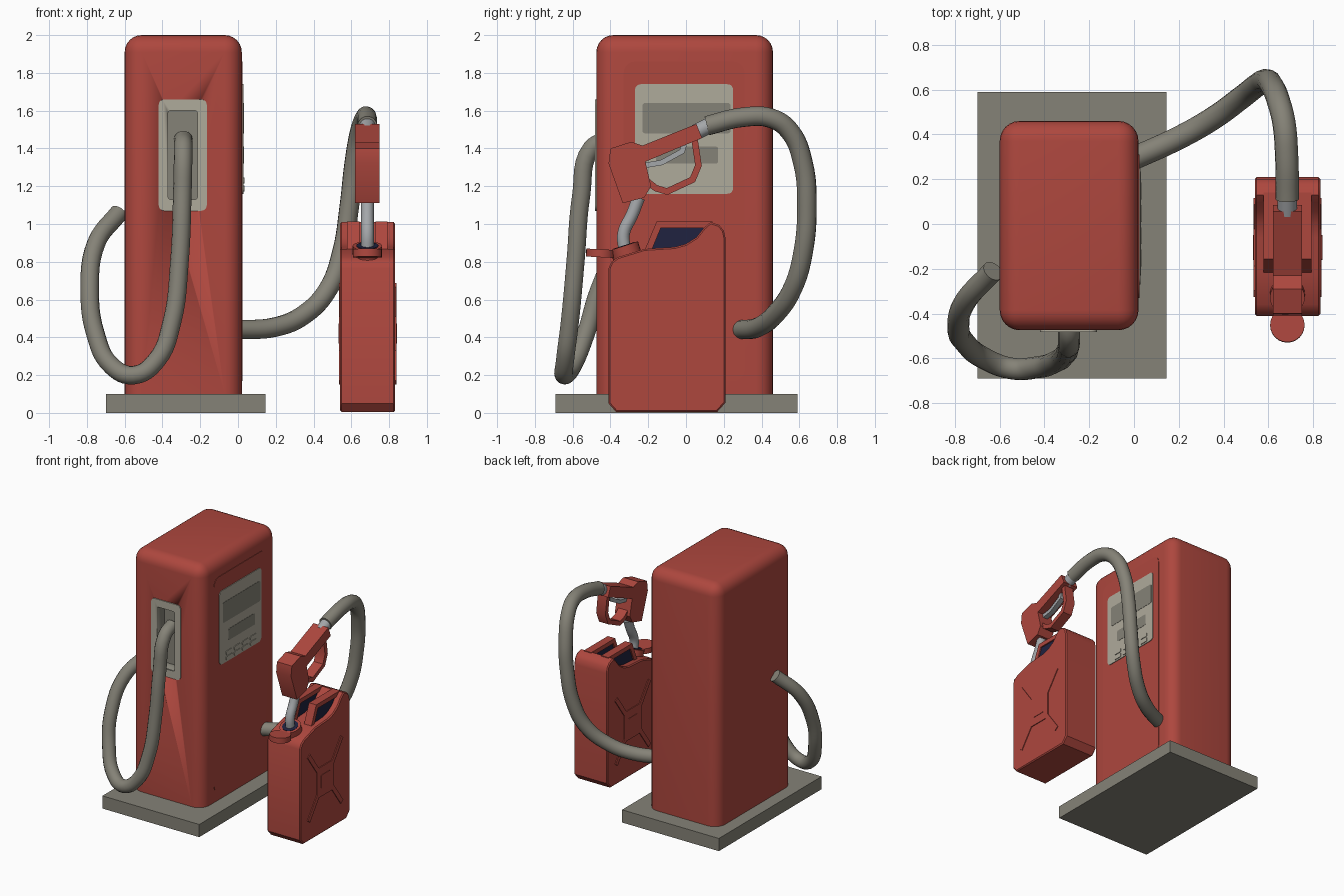
import bpy, bmesh, math
from mathutils import Vector

if "Cube" in bpy.data.objects:
    bpy.data.objects.remove(bpy.data.objects["Cube"])


def material(name, rgb):
    m = bpy.data.materials.new(name)
    m.diffuse_color = (*rgb, 1)
    m.use_nodes = True
    m.node_tree.nodes["Principled BSDF"].inputs["Base Color"].default_value = m.diffuse_color
    return m


RED = material("red paint", (0.42, 0.063, 0.048))
GREY = material("warm grey", (0.235, 0.225, 0.185))
CREAM = material("cream", (0.43, 0.405, 0.33))
STEEL = material("light steel", (0.37, 0.385, 0.40))
NAVY = material("dark navy", (0.014, 0.016, 0.05))


def finish(name, bm, mat, smooth=True):
    bmesh.ops.recalc_face_normals(bm, faces=bm.faces)
    me = bpy.data.meshes.new(name)
    bm.to_mesh(me)
    bm.free()
    me.materials.append(mat)
    ob = bpy.data.objects.new(name, me)
    bpy.context.collection.objects.link(ob)
    if smooth:
        shade(ob)
    return ob


def shade(ob):
    bpy.ops.object.select_all(action='DESELECT')
    ob.select_set(True)
    bpy.context.view_layer.objects.active = ob
    bpy.ops.object.shade_smooth_by_angle(angle=math.radians(32))


def prism(name, pts, axis, lo, hi, mat):
    """Extrude a 2D outline along one axis."""
    bm = bmesh.new()
    put = {'x': lambda a, b, c: (c, a, b), 'y': lambda a, b, c: (a, c, b),
           'z': lambda a, b, c: (a, b, c)}[axis]
    f = bm.faces.new([bm.verts.new(put(a, b, lo)) for a, b in pts])
    ext = bmesh.ops.extrude_face_region(bm, geom=[f])['geom']
    vec = Vector(put(0, 0, hi - lo))
    bmesh.ops.translate(bm, vec=vec, verts=[v for v in ext if isinstance(v, bmesh.types.BMVert)])
    return finish(name, bm, mat)


def rrect(a0, a1, b0, b1, r, n=5):
    """Rounded rectangle outline."""
    pts = []
    for k, (ca, cb) in enumerate([(a1 - r, b1 - r), (a0 + r, b1 - r), (a0 + r, b0 + r), (a1 - r, b0 + r)]):
        for i in range(n + 1):
            t = math.pi / 2 * (k + i / n)
            pts.append((ca + r * math.cos(t), cb + r * math.sin(t)))
    return pts


def strip(path, w):
    """Outline of a bar of width w following an open path."""
    P = [Vector(p) for p in path]
    left, right = [], []
    for i, p in enumerate(P):
        d1 = (p - P[max(i - 1, 0)]).normalized() if i else (P[1] - p).normalized()
        d2 = (P[i + 1] - p).normalized() if i < len(P) - 1 else d1
        d = (d1 + d2).normalized()
        off = Vector((-d.y, d.x)) * (w / 2 / max(d.dot(d1), 0.5))
        left.append(tuple(p + off))
        right.append(tuple(p - off))
    return left + right[::-1]


def tube(name, pts, r, mat, res=6):
    cu = bpy.data.curves.new(name, 'CURVE')
    cu.dimensions = '3D'
    cu.bevel_depth, cu.bevel_resolution, cu.use_fill_caps = r, 5, True
    cu.resolution_u = res
    s = cu.splines.new('BEZIER')
    s.bezier_points.add(len(pts) - 1)
    for bp, p in zip(s.bezier_points, pts):
        bp.co = p
        bp.handle_left_type = bp.handle_right_type = 'AUTO'
    ob = bpy.data.objects.new(name, cu)
    bpy.context.collection.objects.link(ob)
    cu.materials.append(mat)
    bpy.ops.object.select_all(action='DESELECT')
    ob.select_set(True)
    bpy.context.view_layer.objects.active = ob
    bpy.ops.object.convert(target='MESH')
    shade(bpy.context.object)


def disc(name, loc, r, h, tilt, mat):
    bm = bmesh.new()
    bmesh.ops.create_cone(bm, cap_ends=True, segments=24, radius1=r, radius2=r, depth=h)
    ob = finish(name, bm, mat)
    ob.location, ob.rotation_euler = loc, (tilt, 0, 0)
    return ob


# Base slab
prism("base_slab", [(-0.70, -0.69), (0.145, -0.69), (0.145, 0.59), (-0.70, 0.59)], 'z', 0, 0.1, GREY)

# Pump cabinet with rounded edges
bm = bmesh.new()
bmesh.ops.create_cube(bm, size=1)
for v in bm.verts:
    v.co = (-0.29 + v.co.x * 0.62, -0.007 + v.co.y * 0.935, 1.05 + v.co.z * 1.9)
edges = [e for e in bm.edges if max(v.co.z for v in e.verts) > 1]
bmesh.ops.bevel(bm, geom=edges, offset=0.09, segments=6, profile=0.5, affect='EDGES')
cabinet = finish("pump_cabinet", bm, RED)

# Nozzle holster: cream surround with a grey recess cut in
holster = prism("holster_surround", rrect(-0.42, -0.165, 1.07, 1.66, 0.03), 'y', -0.482, -0.47, CREAM)
cutter = prism("holster_cutter", rrect(-0.37, -0.215, 1.13, 1.60, 0.012, 2), 'y', -0.6, -0.39, GREY)
cutter.hide_render = True
cutter.hide_set(True)
for ob in (cabinet, holster):
    m = ob.modifiers.new("recess", 'BOOLEAN')
    m.operation, m.solver, m.object = 'DIFFERENCE', 'EXACT', cutter
    m.material_mode = 'TRANSFER'

# Service door and display on the right side
prism("side_door", rrect(-0.33, 0.31, 0.17, 1.86, 0.06), 'x', 0.012, 0.0235, RED)
prism("display_panel", rrect(-0.27, 0.25, 1.16, 1.74, 0.03), 'x', 0.02, 0.029, CREAM)
prism("price_screen", rrect(-0.23, 0.235, 1.48, 1.64, 0.012), 'x', 0.026, 0.031, GREY)
prism("small_screen", rrect(-0.16, 0.17, 1.32, 1.41, 0.012), 'x', 0.026, 0.031, GREY)
for i in range(4):
    for j in range(2):
        y, z = -0.19 + i * 0.1, 1.172 + j * 0.042
        prism("key", rrect(y, y + 0.075, z, z + 0.032, 0.008, 2), 'x', 0.026, 0.034, CREAM)

# Hoses
tube("front_hose", [(-0.29, -0.40, 1.45), (-0.29, -0.50, 1.40), (-0.295, -0.555, 1.15), (-0.31, -0.585, 0.8),
                    (-0.35, -0.615, 0.48), (-0.43, -0.64, 0.28), (-0.55, -0.645, 0.2), (-0.67, -0.60, 0.25),
                    (-0.755, -0.53, 0.42), (-0.785, -0.46, 0.65), (-0.75, -0.34, 0.9),
                    (-0.63, -0.21, 1.06)], 0.049, GREY)
tube("supply_hose", [(-0.02, 0.285, 0.44), (0.2, 0.385, 0.455), (0.35, 0.47, 0.52), (0.48, 0.565, 0.66),
                     (0.55, 0.62, 0.85), (0.59, 0.64, 1.1), (0.615, 0.62, 1.32), (0.645, 0.55, 1.49),
                     (0.67, 0.45, 1.56), (0.682, 0.3, 1.565), (0.685, 0.11, 1.52)], 0.052, GREY)

# Fuel nozzle: body, hand guard, trigger, spout and hose coupling
CX = 0.685
prism("nozzle_body", [(-0.40, 1.40), (-0.41, 1.32), (-0.335, 1.11), (-0.22, 1.14), (-0.185, 1.20), (-0.215, 1.33),
                      (0.085, 1.455), (0.055, 1.53), (-0.23, 1.415), (-0.29, 1.435)],
      'x', CX - 0.065, CX + 0.065, RED)
prism("hand_guard", strip([(-0.205, 1.225), (-0.16, 1.19), (-0.10, 1.172), (0.035, 1.235), (0.066, 1.31),
                           (0.045, 1.45)], 0.034), 'x', CX - 0.04, CX + 0.04, RED)
prism("trigger", strip([(-0.22, 1.31), (-0.13, 1.325), (-0.02, 1.385), (-0.01, 1.42)], 0.028),
      'x', CX - 0.02, CX + 0.02, STEEL)
tube("spout", [(CX, -0.25, 1.14), (CX, -0.285, 1.05), (CX, -0.33, 0.95), (CX, -0.325, 0.86)], 0.034, STEEL)
tube("hose_coupling", [(CX, 0.05, 1.485), (CX, 0.125, 1.522)], 0.043, STEEL)

# Fuel can
can = prism("fuel_can", [(-0.41, 0.05), (-0.37, 0.005), (0.165, 0.005), (0.21, 0.055), (0.21, 0.92), (0.20, 0.965),
                         (0.175, 0.995), (0.13, 1.01), (0.095, 0.98), (0.055, 0.93), (0.0, 0.895), (-0.06, 0.878),
                         (-0.22, 0.868), (-0.36, 0.825), (-0.395, 0.80), (-0.41, 0.765)],
            'x', 0.54, 0.832, RED)
bev = can.modifiers.new("soft rim", 'BEVEL')
bev.width, bev.segments, bev.limit_method, bev.angle_limit = 0.008, 1, 'ANGLE', math.radians(60)
# Can carry handles with dark openings
for x in (CX - 0.075, CX + 0.075):
    prism("can_handle", strip([(-0.205, 0.85), (-0.145, 0.995), (0.14, 0.995)], 0.034),
          'x', x - 0.032, x + 0.032, RED)
    prism("handle_opening", [(-0.20, 0.86), (-0.14, 0.985), (0.12, 0.985), (0.12, 0.86)],
          'x', x - 0.022, x + 0.022, NAVY)

# Pressed cross on both sides of the can
CY, CZ = -0.105, 0.42
for lo, hi in ((0.829, 0.838), (0.534, 0.543)):
    prism("cross_plate", rrect(CY - 0.107, CY + 0.107, CZ - 0.117, CZ + 0.117, 0.004, 1), 'x', lo, hi, RED)
    prism("cross_centre", rrect(CY - 0.055, CY + 0.055, CZ - 0.052, CZ + 0.052, 0.004, 1),
          'x', lo - 0.003, hi + 0.003, RED)
    for sy in (-1, 1):
        for sz in (-1, 1):
            prism("cross_arm", strip([(CY + sy * 0.085, CZ + sz * 0.09), (CY + sy * 0.207, CZ + sz * 0.258)], 0.036),
                  'x', lo, hi, RED)

# Filler neck, dark mouth, open lid and hinge
TILT = math.radians(18)
disc("filler_neck", (CX, -0.32, 0.858), 0.078, 0.055, TILT, RED)
disc("filler_mouth", (CX, -0.328, 0.883), 0.058, 0.008, TILT, NAVY)
disc("open_lid", (CX, -0.452, 0.845), 0.077, 0.042, math.radians(-3), RED)
